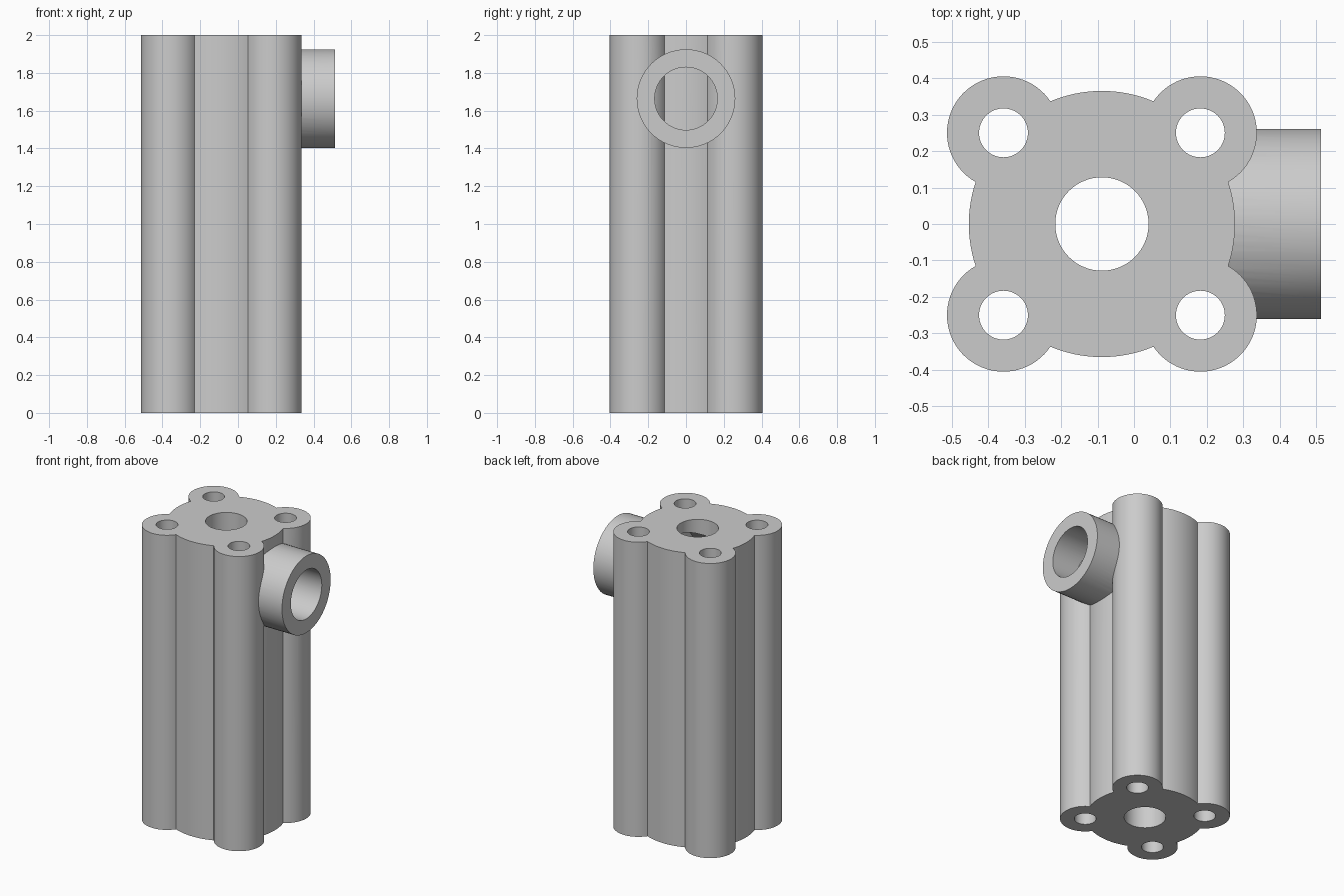
import bpy, bmesh, math
from mathutils import Vector, Matrix

default = bpy.data.objects.get("Cube")
if default:
    bpy.data.objects.remove(default, do_unlink=True)

HEIGHT = 2.0
AXIS_X = -0.088            # centre line of the block
CORE_R, BOSS_R = 0.365, 0.155
BOSS_X, BOSS_Y = 0.27, 0.25
PORT_Z, PORT_END = 1.664, 0.513


def new_object(name, bm):
    bmesh.ops.recalc_face_normals(bm, faces=bm.faces[:])
    mesh = bpy.data.meshes.new(name)
    bm.to_mesh(mesh)
    bm.free()
    obj = bpy.data.objects.new(name, mesh)
    bpy.context.collection.objects.link(obj)
    return obj


def cylinder(name, radius, start, end):
    """Capped cylinder between two points."""
    start, end = Vector(start), Vector(end)
    axis = end - start
    turn = axis.to_track_quat('Z', 'Y').to_matrix().to_4x4()
    bm = bmesh.new()
    bmesh.ops.create_cone(bm, cap_ends=True, segments=64, radius1=radius,
                          radius2=radius, depth=axis.length,
                          matrix=Matrix.Translation((start + end) / 2) @ turn)
    return new_object(name, bm)


def combine(target, tool, operation):
    """Apply a boolean and remove the tool."""
    mod = target.modifiers.new("combine", 'BOOLEAN')
    mod.operation, mod.solver, mod.object = operation, 'EXACT', tool
    bpy.context.view_layer.objects.active = target
    bpy.ops.object.modifier_apply(modifier=mod.name)
    bpy.data.objects.remove(tool, do_unlink=True)


def arc(cx, cy, radius, a0, a1, steps):
    """Points along an arc, leaving out the last one."""
    return [(cx + radius * math.cos(a0 + (a1 - a0) * i / steps),
             cy + radius * math.sin(a0 + (a1 - a0) * i / steps))
            for i in range(steps)]


# Block outline: a round core with a round boss at each corner
reach = math.hypot(BOSS_X, BOSS_Y)
core_half = math.acos((CORE_R**2 + reach**2 - BOSS_R**2) / (2 * CORE_R * reach))
boss_half = math.pi - math.acos((BOSS_R**2 + reach**2 - CORE_R**2) / (2 * BOSS_R * reach))
corners = [(1, 1), (-1, 1), (-1, -1), (1, -1)]
angles = [math.atan2(sy * BOSS_Y, sx * BOSS_X) % math.tau for sx, sy in corners]
outline = []
for i, (sx, sy) in enumerate(corners):
    here = angles[i]
    following = angles[i + 1] if i < 3 else angles[0] + math.tau
    outline += arc(AXIS_X + sx * BOSS_X, sy * BOSS_Y, BOSS_R,
                   here - boss_half, here + boss_half, 40)
    outline += arc(AXIS_X, 0, CORE_R, here + core_half, following - core_half, 16)

bm = bmesh.new()
base = bm.faces.new([bm.verts.new((x, y, 0)) for x, y in outline])
top = bmesh.ops.extrude_face_region(bm, geom=[base], use_keep_orig=True)
bmesh.ops.translate(bm, vec=(0, 0, HEIGHT),
                    verts=[g for g in top["geom"] if isinstance(g, bmesh.types.BMVert)])
body = new_object("block_with_side_port", bm)

# Side port: a tube that stops against the block wall
port = cylinder("side_port", 0.261, (0.1, 0, PORT_Z), (PORT_END, 0, PORT_Z))
combine(port, cylinder("port_bore", 0.166, (0, 0, PORT_Z), (1, 0, PORT_Z)), 'DIFFERENCE')
combine(body, port, 'UNION')

# Through holes: centre bore and four bolt holes
combine(body, cylinder("centre_bore", 0.128, (AXIS_X, 0, -1), (AXIS_X, 0, 3)), 'DIFFERENCE')
for sx, sy in corners:
    x, y = AXIS_X + sx * BOSS_X, sy * BOSS_Y
    combine(body, cylinder("bolt_hole", 0.067, (x, y, -1), (x, y, 3)), 'DIFFERENCE')

# Inner chamber beside the centre bore, in line with the port
combine(body, cylinder("chamber", 0.261, (AXIS_X, 0, PORT_Z), (0.1, 0, PORT_Z)), 'DIFFERENCE')

# One plain grey for the whole part
grey = bpy.data.materials.new("plain grey")
grey.use_nodes = True
colour = (0.6, 0.6, 0.6, 1)
grey.diffuse_color = colour
grey.node_tree.nodes["Principled BSDF"].inputs["Base Color"].default_value = colour
body.data.materials.clear()
body.data.materials.append(grey)
for face in body.data.polygons:
    face.material_index = 0

bpy.ops.object.select_all(action='DESELECT')
body.select_set(True)
bpy.context.view_layer.objects.active = body
bpy.ops.object.shade_smooth_by_angle(angle=math.radians(25))
